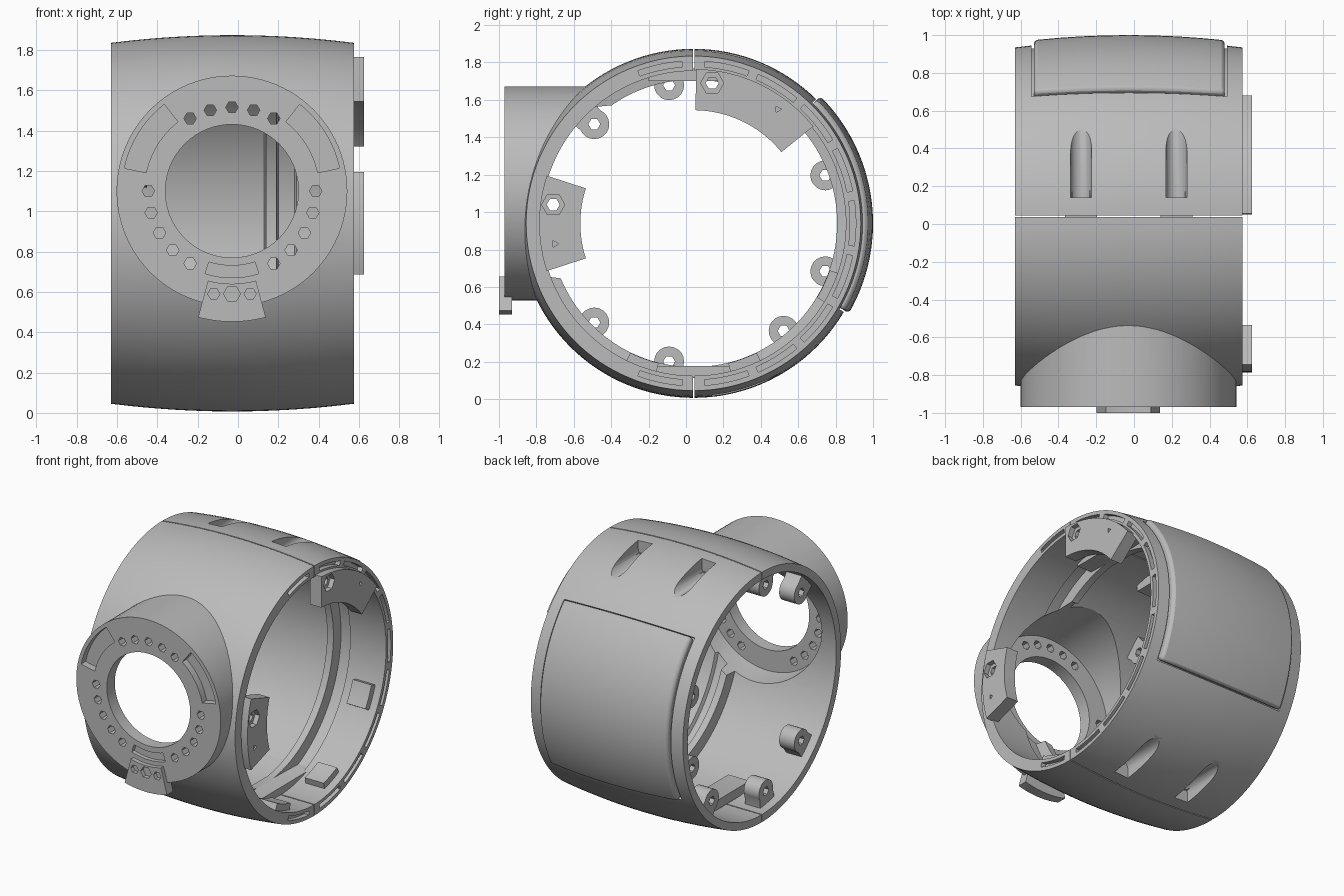
import bpy, bmesh
from math import sin, cos, radians, pi

if "Cube" in bpy.data.objects:
    bpy.data.objects.remove(bpy.data.objects["Cube"], do_unlink=True)

grey = bpy.data.materials.new("plain_grey")
grey.use_nodes = True
colour = (0.5, 0.5, 0.5, 1)
grey.diffuse_color = colour
grey.node_tree.nodes["Principled BSDF"].inputs["Base Color"].default_value = colour

BARREL = (0.04, 0.94)    # y, z of the barrel axis
NECK = (-0.03, 1.10)     # x, z of the neck axis
RIGHT_END, LEFT_END = -0.63, 0.575


def place(axis, centre, d, r, a):
    u, v = centre[0] + r * cos(a), centre[1] + r * sin(a)
    return (d, u, v) if axis == "x" else (u, d, v)


def finish(name, bm):
    bmesh.ops.recalc_face_normals(bm, faces=bm.faces)
    mesh = bpy.data.meshes.new(name)
    bm.to_mesh(mesh)
    bm.free()
    mesh.materials.append(grey)
    ob = bpy.data.objects.new(name, mesh)
    bpy.context.collection.objects.link(ob)
    return ob


def lathe(name, axis, centre, profile, n=96):
    """Capped solid of revolution from (depth, radius) pairs."""
    bm = bmesh.new()
    rings = [[bm.verts.new(place(axis, centre, d, r, 2 * pi * i / n)) for i in range(n)]
             for d, r in profile]
    for a, b in zip(rings, rings[1:]):
        for i in range(n):
            j = (i + 1) % n
            bm.faces.new((a[i], a[j], b[j], b[i]))
    bm.faces.new(rings[0])
    bm.faces.new(rings[-1])
    return finish(name, bm)


def sweep(name, axis, centre, loop, a0, a1, n=12):
    """Closed (depth, radius) loop swept between two angles in degrees."""
    bm = bmesh.new()
    rows = [[bm.verts.new(place(axis, centre, d, r, radians(a0 + (a1 - a0) * i / n)))
             for d, r in loop] for i in range(n + 1)]
    for a, b in zip(rows, rows[1:]):
        for i in range(len(loop)):
            j = (i + 1) % len(loop)
            bm.faces.new((a[i], a[j], b[j], b[i]))
    bm.faces.new(rows[0])
    bm.faces.new(rows[-1])
    return finish(name, bm)


def sector(name, axis, centre, d0, d1, r0, r1, a0, a1):
    return sweep(name, axis, centre, [(d0, r0), (d1, r0), (d1, r1), (d0, r1)], a0, a1)


def box(name, lo, hi):
    bm = bmesh.new()
    bmesh.ops.create_cube(bm, size=1)
    for v in bm.verts:
        v.co = [(lo[i] + hi[i]) / 2 + v.co[i] * (hi[i] - lo[i]) for i in range(3)]
    return finish(name, bm)


def select(obs):
    bpy.ops.object.select_all(action="DESELECT")
    for ob in obs:
        ob.select_set(True)
    bpy.context.view_layer.objects.active = obs[0]


def combine(target, tools, operation="DIFFERENCE"):
    """Apply a boolean with one or more separate tools, then drop them."""
    if len(tools) > 1:
        select(tools)
        bpy.ops.object.join()
    tool = tools[0]
    mod = target.modifiers.new("shape", "BOOLEAN")
    mod.operation, mod.solver, mod.object = operation, "EXACT", tool
    select([target])
    bpy.ops.object.modifier_apply(modifier=mod.name)
    bpy.data.objects.remove(tool, do_unlink=True)


def bulge(x):
    return 0.933 - 0.038 * ((x + 0.028) / 0.6) ** 2


def steps(lo, hi, n):
    return [lo + (hi - lo) * i / n for i in range(n + 1)]


# Barrel shell with front neck, thin wall and one inner rib
shell = lathe("barrel_shell", "x", BARREL,
              [(x, bulge(x)) for x in steps(RIGHT_END, LEFT_END, 12)], 128)
combine(shell, [lathe("neck", "y", NECK, [(-0.97, 0.572), (-0.3, 0.572)])], "UNION")
combine(shell, [lathe("bore", "x", BARREL,
                      [(-0.7, 0.84), (0.13, 0.84), (0.14, 0.768), (0.19, 0.768),
                       (0.2, 0.84), (0.28, 0.84), (0.29, 0.815), (0.7, 0.815)], 128)])
combine(shell, [lathe("neck_bore", "y", NECK, [(-0.88, 0.48), (-0.75, 0.5), (-0.4, 0.52)])])
combine(shell, [lathe("neck_opening", "y", NECK, [(-1.1, 0.33), (-0.6, 0.33)])])

# Seam between the two halves
combine(shell, [box("seam", (-1, 0.038, -0.1), (1, 0.046, 2))])

# Bolt circle and shallow pockets on the neck flange
cuts = []
for deg in [60 + 15 * i for i in range(5)] + [-15 * i for i in range(5)] \
        + [180 + 15 * i for i in range(5)]:
    u, _, v = place("y", NECK, 0, 0.415, radians(deg))
    cuts.append(lathe("bolt_hole", "y", (u, v), [(-1.1, 0.031), (-0.8, 0.031)], 6))
for a0, a1 in ((12, 52), (128, 168)):
    cuts.append(sector("pocket", "y", NECK, -1.1, -0.92, 0.435, 0.545, a0, a1))
cuts.append(sector("pocket", "y", NECK, -1.1, -0.94, 0.37, 0.43, 252, 288))
combine(shell, cuts)

# Arc slots in the open rim
combine(shell, [sector("rim_slot", "x", BARREL, 0.54, 0.7, 0.838, 0.868, c - 8, c + 8)
                for c in [102, 258] + [78 - 19.5 * i for i in range(9)]])

# Screw channels above and below, each over a lug inside the wall
cuts, lugs = [], []
for x in (-0.28, 0.225):
    for side in (1, -1):
        z = BARREL[1] + side * 0.86
        cut = lathe("channel", "y", (x, z), [(0.14, 0.056), (0.7, 0.056)], 24)
        ends = sorted((z, z + side * 0.2))
        combine(cut, [box("channel_top", (x - 0.056, 0.14, ends[0]),
                          (x + 0.056, 0.7, ends[1]))], "UNION")
        cuts.append(cut)
        ends = sorted(BARREL[1] + side * r for r in (0.762, 0.828))
        lugs.append(box("screw_lug", (x - 0.085, -0.2, ends[0]),
                        (x + 0.085, 0.4, ends[1])))
combine(shell, lugs, "UNION")
combine(shell, cuts)

# Recess and raised back panel
combine(shell, [sector("panel_recess", "x", BARREL, -0.542, 0.492, 0.89, 1.1, -30.5, 45.4)])
outer = [(x, bulge(x) + 0.027) for x in steps(-0.53, 0.48, 8)]
panel = sweep("back_panel", "x", BARREL, [(-0.53, 0.87)] + outer + [(0.48, 0.87)],
              -30, 45, 28)
mod = panel.modifiers.new("soft_edge", "BEVEL")
mod.width, mod.segments = 0.018, 2
mod.limit_method, mod.angle_limit = "ANGLE", radians(40)

# Mounting bosses at the right-hand end
for deg in (100, 135, 20, -20, -50, 260, 225):
    _, u, v = place("x", BARREL, 0, 0.75, radians(deg))
    boss = lathe("mounting_boss", "x", (u, v), [(-0.57, 0.08), (-0.45, 0.08)], 20)
    combine(boss, [sector("foot", "x", BARREL, -0.57, -0.45, 0.75, 0.865,
                          deg - 5.5, deg + 5.5)], "UNION")
    combine(boss, [lathe("hole", "x", (u, v), [(-0.8, 0.032), (0, 0.032)], 6)])

# Small locating tabs inside the left-hand end
for deg in (-25, -70, 250):
    sector("locating_tab", "x", BARREL, 0.37, 0.52, 0.77, 0.83, deg - 6, deg + 6)


# Sector plates, each with a bolt hole and a pointer mark
def end_plate(name, a0, a1, hole, mark):
    plate = sector(name, "x", BARREL, 0.535, 0.625, 0.605, 0.825, a0, a1)
    combine(plate, [lathe("hole", "x", hole, [(0.4, 0.035), (0.7, 0.035)], 6)])
    combine(plate, [lathe("seat", "x", hole, [(0.59, 0.062), (0.7, 0.062)], 6)])
    combine(plate, [lathe("mark", "x", mark, [(0.615, 0.02), (0.7, 0.02)], 3)])


end_plate("upper_end_plate", 39, 89, (0.14, 1.69), (0.49, 1.55))
end_plate("front_end_plate", 162, 198, (-0.71, 1.04), (-0.70, 0.83))

plate = sector("neck_plate", "y", NECK, -1.0, -0.93, 0.46, 0.648, 255, 285)
combine(plate, [lathe("hole", "y", (NECK[0] + dx, 0.59), [(-1.1, r), (-0.96, r)], 6)
                for dx, r in ((-0.09, 0.03), (0, 0.042), (0.09, 0.03))])

# Smooth curved surfaces, keep edges crisp
select([shell] + [o for o in bpy.context.collection.objects
                  if o.type == "MESH" and o is not shell and o.data.materials
                  and o.data.materials[0] == grey])
bpy.ops.object.shade_smooth_by_angle(angle=radians(30))
